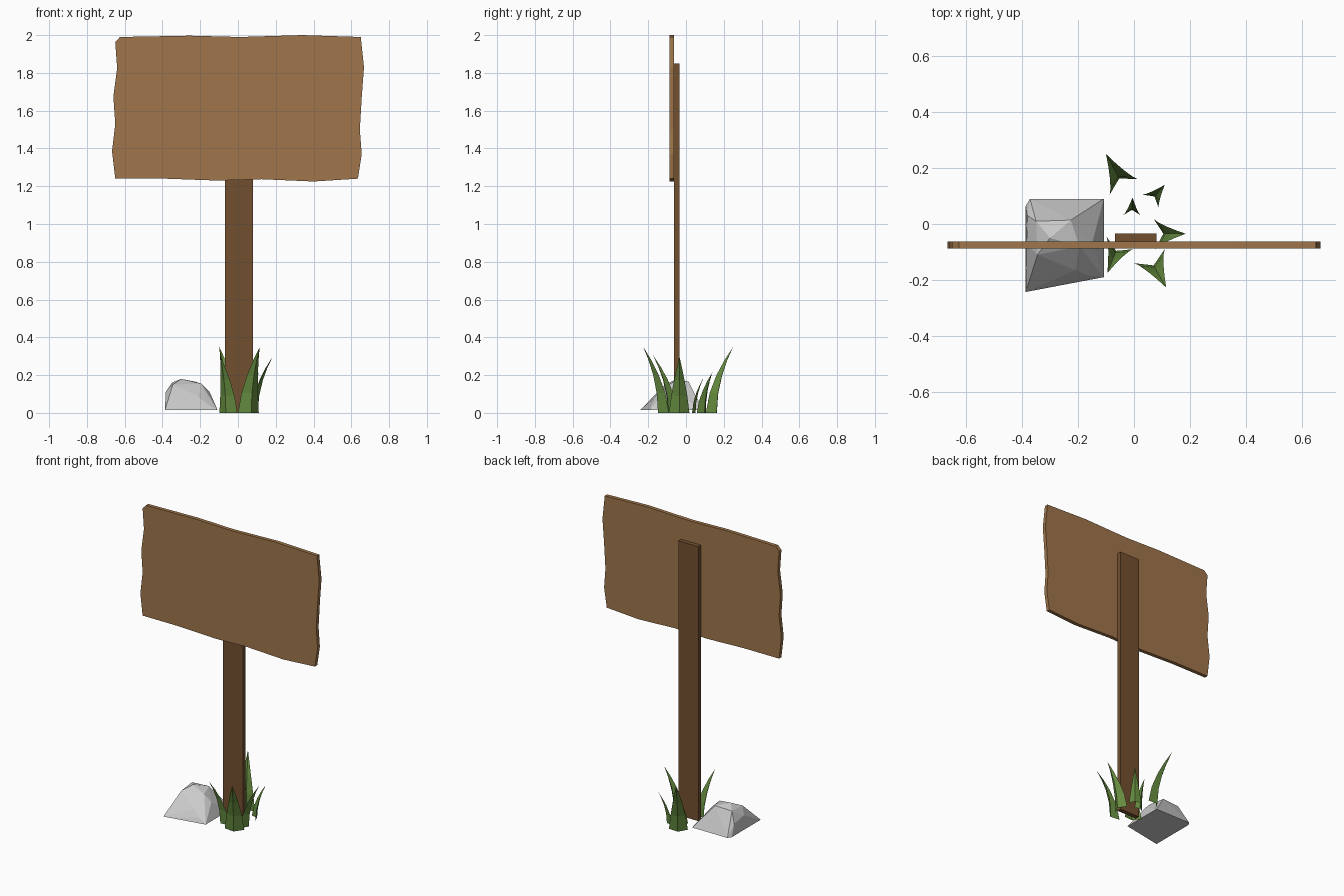
import bpy, bmesh
from mathutils import Vector

if "Cube" in bpy.data.objects:
    bpy.data.objects.remove(bpy.data.objects["Cube"])


def material(name, rgb):
    m = bpy.data.materials.new(name)
    m.diffuse_color = (*rgb, 1)
    m.use_nodes = True
    m.node_tree.nodes["Principled BSDF"].inputs["Base Color"].default_value = m.diffuse_color
    return m


def finish(bm, name, mat=None):
    me = bpy.data.meshes.new(name)
    bm.to_mesh(me)
    bm.free()
    ob = bpy.data.objects.new(name, me)
    bpy.context.collection.objects.link(ob)
    if mat:
        me.materials.append(mat)
    return ob


def slab(name, outline, y0, y1, mat):
    """Extrude an (x, z) outline from y0 to y1."""
    bm = bmesh.new()
    face = bm.faces.new([bm.verts.new((x, y0, z)) for x, z in outline])
    ext = bmesh.ops.extrude_face_region(bm, geom=[face], use_keep_orig=True)
    moved = [g for g in ext["geom"] if isinstance(g, bmesh.types.BMVert)]
    bmesh.ops.translate(bm, verts=moved, vec=(0, y1 - y0, 0))
    bmesh.ops.recalc_face_normals(bm, faces=bm.faces[:])
    return finish(bm, name, mat)


board_wood = material("board_wood", (0.35, 0.18, 0.07))
post_wood = material("post_wood", (0.17, 0.08, 0.03))
green = material("grass_green", (0.13, 0.26, 0.05))

# Sign board with a wavy hand-cut edge
slab("sign_board", [
    (-.65, 1.24), (-.385, 1.24), (-.11, 1.23), (.125, 1.237), (.40, 1.225), (.635, 1.24),
    (.655, 1.37), (.645, 1.50), (.655, 1.67), (.667, 1.83), (.65, 1.99),
    (.34, 2.0), (.01, 1.99), (-.255, 1.997), (-.625, 1.99), (-.65, 1.963),
    (-.64, 1.825), (-.66, 1.675), (-.65, 1.53), (-.667, 1.385)], -.088, -.063, board_wood)

# Post behind the board
slab("post", [(-.068, 0), (.08, 0), (.08, 1.85), (-.068, 1.85)], -.063, -.034, post_wood)

# Faceted rock
bm = bmesh.new()
for p in [(-.387, .065, .015), (-.372, .09, .015), (-.108, .09, .015),
          (-.108, -.19, .015), (-.387, -.243, .015),
          (-.383, -.07, .11), (-.38, .03, .09), (-.35, .01, .16), (-.30, -.05, .18),
          (-.226, .014, .165), (-.195, -.08, .155), (-.345, -.11, .15),
          (-.15, -.07, .11), (-.21, -.165, .085), (-.16, -.185, .045)]:
    bm.verts.new(p)
bmesh.ops.convex_hull(bm, input=bm.verts[:])
loose = [v for v in bm.verts if not v.link_faces]
bmesh.ops.delete(bm, geom=loose, context="VERTS")
bmesh.ops.recalc_face_normals(bm, faces=bm.faces[:])
finish(bm, "rock")


def grass_blade(name, a, b, tip):
    """Folded blade: base corners a and b, ridge bulging towards the tip."""
    a, b, tip = Vector((*a, 0)), Vector((*b, 0)), Vector(tip)
    mid, half = (a + b) / 2, (b - a) / 2
    out = Vector((-half.y, half.x, 0)).normalized()
    if out.dot(tip - mid) < 0:
        out.negate()
    depth = out * half.length * .6
    lean = Vector((tip.x, tip.y, 0)) - mid - depth
    bm = bmesh.new()
    rows = []
    for t in (0, .3, .58, .8):
        w = 1 - t ** 1.3
        ridge = mid + depth + lean * t ** 2 + Vector((0, 0, tip.z * t))
        rows.append([bm.verts.new(ridge + o * w) for o in (-half - depth, Vector(), half - depth)])
    faces = []
    for r, s in zip(rows, rows[1:]):
        for i in (0, 1):
            faces.append(bm.faces.new((r[i], r[i + 1], s[i + 1], s[i])))
    top = bm.verts.new(tip)
    for i in (0, 1):
        faces.append(bm.faces.new((rows[-1][i], rows[-1][i + 1], top)))
    bm.normal_update()
    if faces[0].normal.dot(out) < 0:
        bmesh.ops.reverse_faces(bm, faces=faces)
    finish(bm, name, green)


# Grass blades ringed around the post
blades = [((-.087, .105), (.015, .16), (-.10, .25, .35)),
          ((.03, .105), (.088, .057), (.11, .14, .215)),
          ((-.038, .032), (.023, .032), (-.005, .095, .19)),
          ((.07, .018), (.075, -.09), (.185, -.035, .30)),
          ((0, -.14), (.11, -.09), (.115, -.227, .35)),
          ((-.098, -.045), (-.003, -.09), (-.095, -.175, .305))]
for n, (a, b, tip) in enumerate(blades, 1):
    grass_blade(f"grass_blade_{n}", a, b, tip)
